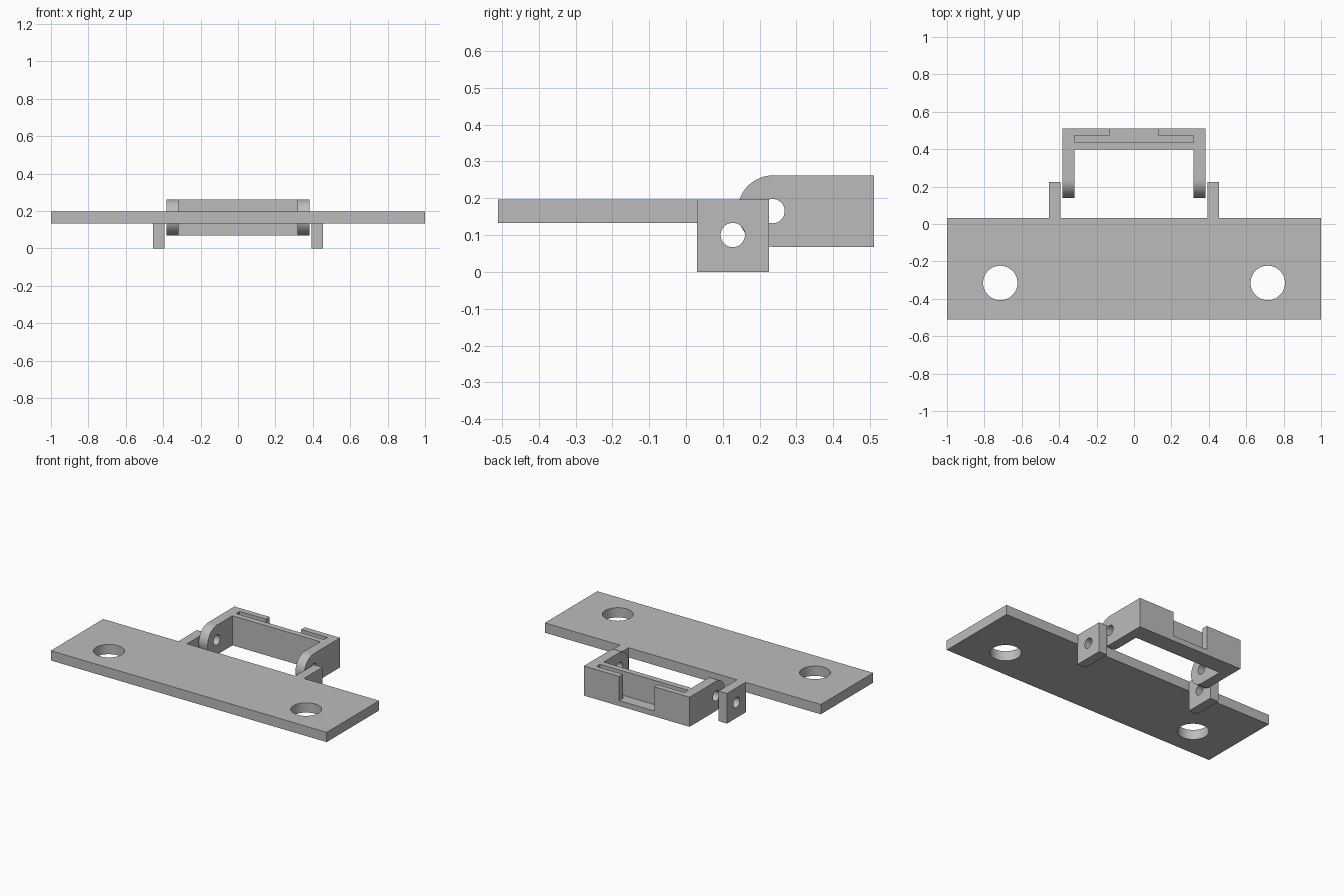
import bpy, bmesh, math
from mathutils import Matrix, Vector

cube = bpy.data.objects.get("Cube")
if cube:
    bpy.data.objects.remove(cube, do_unlink=True)

grey = bpy.data.materials.new("plain_grey")
grey.use_nodes = True
grey.diffuse_color = (0.5, 0.5, 0.5, 1)
grey.node_tree.nodes["Principled BSDF"].inputs["Base Color"].default_value = (0.5, 0.5, 0.5, 1)


def finish(name, bm):
    bmesh.ops.recalc_face_normals(bm, faces=bm.faces)
    mesh = bpy.data.meshes.new(name)
    bm.to_mesh(mesh)
    bm.free()
    mesh.materials.append(grey)
    obj = bpy.data.objects.new(name, mesh)
    bpy.context.collection.objects.link(obj)
    return obj


def box(name, low, high):
    low, high = Vector(low), Vector(high)
    bm = bmesh.new()
    bmesh.ops.create_cube(bm, size=1)
    bmesh.ops.scale(bm, vec=high - low, verts=bm.verts)
    bmesh.ops.translate(bm, vec=(low + high) / 2, verts=bm.verts)
    return finish(name, bm)


def drill(name, centre, radius, length, axis):
    turn = Matrix.Rotation(math.pi / 2, 4, "Y") if axis == "X" else Matrix()
    bm = bmesh.new()
    bmesh.ops.create_cone(bm, cap_ends=True, segments=64, radius1=radius, radius2=radius,
                          depth=length, matrix=Matrix.Translation(centre) @ turn)
    return finish(name, bm)


def cut(obj, cutters):
    # Apply each cut, then discard its cutter
    bpy.ops.object.select_all(action="DESELECT")
    bpy.context.view_layer.objects.active = obj
    obj.select_set(True)
    for cutter in cutters:
        cutter.hide_render = True
        mod = obj.modifiers.new("cut", "BOOLEAN")
        mod.operation = "DIFFERENCE"
        mod.solver = "EXACT"
        mod.object = cutter
        bpy.ops.object.modifier_apply(modifier=mod.name)
        bpy.data.objects.remove(cutter, do_unlink=True)
    bpy.ops.object.shade_smooth_by_angle(angle=math.radians(30))


# Mounting plate with two screw holes
plate_top = 0.197
plate = box("mounting_plate", (-1, -0.51, 0.133), (1, 0.033, plate_top))
cut(plate, [drill("screw_hole", (s * 0.715, -0.315, 0.165), 0.092, 0.3, "Z") for s in (-1, 1)])

# Hinge lugs behind the plate
for side, s in (("left", 1), ("right", -1)):
    xs = sorted((s * 0.393, s * 0.455))
    lug = box(side + "_hinge_lug", (xs[0], 0.03, 0), (xs[1], 0.225, plate_top))
    cut(lug, [drill("pin_hole", (s * 0.424, 0.127, 0.1), 0.033, 0.3, "X")])

# U-shaped bracket: side profile with a round nose, extruded across the width
half, inner, back = 0.383, 0.318, 0.51
pivot_y, pivot_z, nose = 0.237, 0.165, 0.097
bm = bmesh.new()
steps = 32
angles = [math.pi / 2 + math.pi * i / steps for i in range(steps + 1)]
outline = [(pivot_y + nose * math.cos(a), pivot_z + nose * math.sin(a)) for a in angles]
outline += [(back, pivot_z - nose), (back, pivot_z + nose)]
face = bm.faces.new([bm.verts.new((-half, y, z)) for y, z in outline])
swept = bmesh.ops.extrude_face_region(bm, geom=[face])["geom"]
bmesh.ops.translate(bm, vec=(2 * half, 0, 0),
                    verts=[v for v in swept if isinstance(v, bmesh.types.BMVert)])
bracket = finish("hinged_bracket", bm)

# Open middle, top slot, rear notch and pin holes
floor = 0.103
cut(bracket, [
    box("middle_opening", (-inner, 0, -0.1), (inner, 0.397, 0.5)),
    box("top_slot", (-inner, 0.435, floor), (inner, 0.472, 0.5)),
    box("rear_notch", (-0.127, 0.45, floor), (0.127, 0.6, 0.5)),
    drill("pin_hole", (0, pivot_y - 0.002, pivot_z), 0.033, 1, "X"),
])
